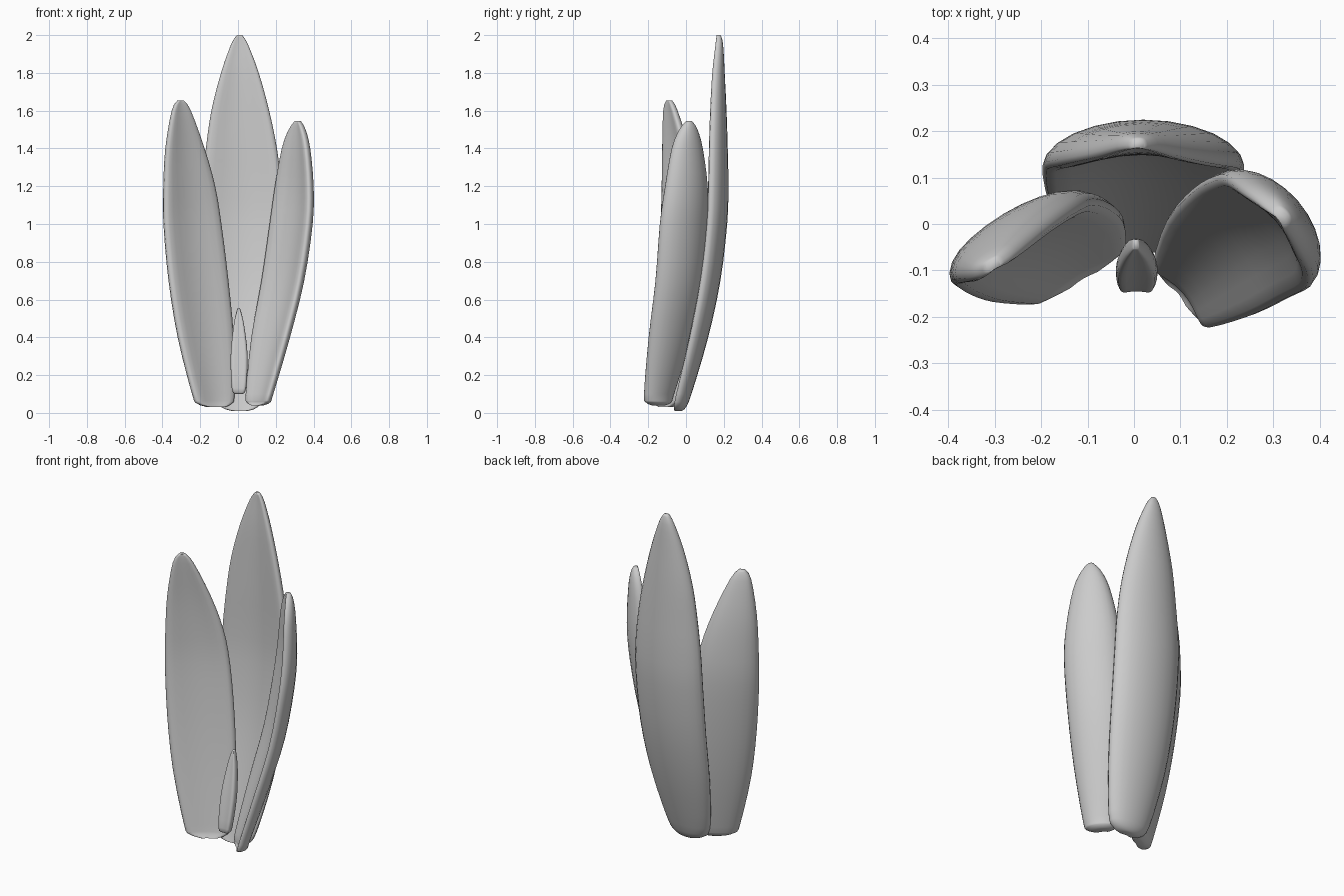
import bpy, bmesh, math
from mathutils import Vector

cube = bpy.data.objects.get("Cube")
if cube:
    bpy.data.objects.remove(cube, do_unlink=True)

# One plain grey for the whole plant
GREY = (0.6, 0.6, 0.6, 1)
mat = bpy.data.materials.new("leaf grey")
mat.use_nodes = True
mat.diffuse_color = GREY
mat.node_tree.nodes["Principled BSDF"].inputs["Base Color"].default_value = GREY

SIDES = 24   # points around a leaf section
STEPS = 3    # rings per station


def smooth_path(points):
    """Catmull-Rom curve through the stations."""
    pts = [Vector(p) for p in points]
    padded = [pts[0]] + pts + [pts[-1]]
    path = []
    for a, b, c, d in zip(padded, padded[1:], padded[2:], padded[3:]):
        for i in range(STEPS):
            t = i / STEPS
            path.append(b + (c - a) * t / 2
                        + (a * 2 - b * 5 + c * 4 - d) * t * t / 2
                        + (b * 3 - a - c * 3 + d) * t ** 3 / 2)
    return path + [pts[-1]]


def leaf(name, angle, curl, thickness, stations):
    """Loft a cupped section with a rounded rim; a station is (height, x, y, half width)."""
    chord = Vector((math.cos(angle), math.sin(angle), 0))
    outward = Vector((-chord.y, chord.x, 0))
    widest = max(s[-1] for s in stations)
    bm = bmesh.new()
    rings = []
    for z, x, y, half in smooth_path(stations):
        size = max(half, 0.005) / widest
        ring = []
        for i in range(SIDES):
            a = math.tau * i / SIDES
            u = math.cos(a)
            body = math.copysign(math.sqrt(max(0, 1 - u ** 6)), math.sin(a))
            v = curl * size * (1 - u * u) + thickness / 2 * math.sqrt(size) * body
            ring.append(bm.verts.new(Vector((x, y, z)) + chord * u * half + outward * v))
        rings.append(ring)
    for low, high in zip(rings, rings[1:]):
        for i in range(SIDES):
            j = (i + 1) % SIDES
            bm.faces.new((low[i], low[j], high[j], high[i]))
    bm.faces.new(rings[0][::-1])
    bm.faces.new(rings[-1])
    bmesh.ops.recalc_face_normals(bm, faces=bm.faces)
    mesh = bpy.data.meshes.new(name)
    bm.to_mesh(mesh)
    bm.free()
    mesh.materials.append(mat)
    obj = bpy.data.objects.new(name, mesh)
    bpy.context.collection.objects.link(obj)
    bpy.ops.object.select_all(action='DESELECT')
    obj.select_set(True)
    bpy.context.view_layer.objects.active = obj
    bpy.ops.object.shade_smooth_by_angle(angle=math.radians(85))


# Tall leaf at the back
leaf("back_leaf", 0, 0.055, 0.078, [
    (0.01, 0.01, -0.05, 0.04), (0.03, 0.008, -0.05, 0.095), (0.1, 0.006, -0.037, 0.138),
    (0.4, 0.012, 0.033, 0.19), (0.7, 0.018, 0.09, 0.212), (1, 0.02, 0.124, 0.217),
    (1.2, 0.02, 0.133, 0.21), (1.4, 0.018, 0.137, 0.188), (1.6, 0.012, 0.143, 0.153),
    (1.8, 0.01, 0.153, 0.1), (1.95, 0.008, 0.167, 0.045), (2, 0.008, 0.17, 0.014)])

# Broad leaf on the model's right
leaf("right_leaf", math.radians(31), 0.034, 0.072, [
    (0.03, -0.115, -0.11, 0.05), (0.05, -0.125, -0.107, 0.105), (0.1, -0.13, -0.1, 0.128),
    (0.4, -0.17, -0.072, 0.17), (0.7, -0.208, -0.05, 0.182), (1, -0.24, -0.036, 0.176),
    (1.2, -0.257, -0.04, 0.157), (1.4, -0.28, -0.058, 0.118), (1.6, -0.3, -0.085, 0.056),
    (1.655, -0.303, -0.09, 0.016)])

# Narrower leaf on the model's left, turned edge outward
leaf("left_leaf", math.radians(-49), 0.05, 0.072, [
    (0.04, 0.1, -0.147, 0.04), (0.055, 0.105, -0.147, 0.08), (0.1, 0.11, -0.145, 0.097),
    (0.4, 0.168, -0.088, 0.14), (0.7, 0.232, -0.04, 0.156), (1, 0.276, -0.016, 0.157),
    (1.2, 0.293, -0.001, 0.14), (1.4, 0.303, 0.004, 0.1), (1.5, 0.31, 0.011, 0.056),
    (1.545, 0.315, 0.015, 0.016)])

# Small sprout at the front
leaf("front_sprout", 0, 0.01, 0.055, [
    (0.1, 0.004, -0.122, 0.02), (0.13, 0.005, -0.128, 0.038), (0.3, 0.006, -0.097, 0.045),
    (0.45, 0.005, -0.065, 0.03), (0.53, 0.004, -0.05, 0.014), (0.555, 0.004, -0.045, 0.006)])
